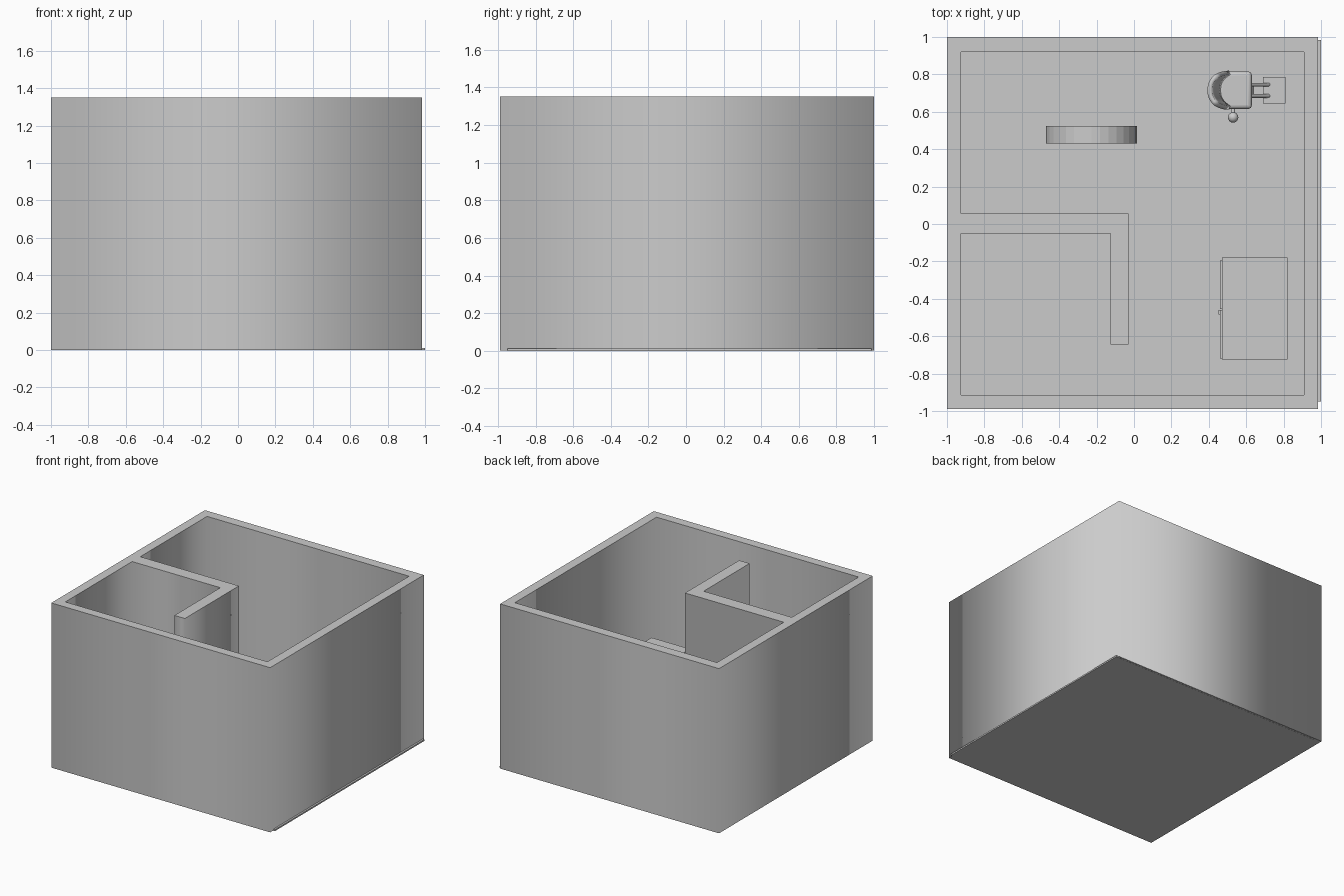
import bpy, bmesh, math
from mathutils import Vector

cube = bpy.data.objects.get("Cube")
if cube:
    bpy.data.objects.remove(cube, do_unlink=True)

GREY = (0.6, 0.6, 0.6, 1)
grey = bpy.data.materials.new("plain_grey")
grey.use_nodes = True
grey.diffuse_color = GREY
for node in grey.node_tree.nodes:
    if node.type == 'BSDF_PRINCIPLED':
        node.inputs["Base Color"].default_value = GREY


def add(name, bm, smooth=False, bevel=0):
    """Turn a bmesh into an object, with optional rounding."""
    bmesh.ops.recalc_face_normals(bm, faces=bm.faces)
    mesh = bpy.data.meshes.new(name)
    bm.to_mesh(mesh)
    bm.free()
    mesh.materials.append(grey)
    ob = bpy.data.objects.new(name, mesh)
    bpy.context.collection.objects.link(ob)
    if bevel:
        mod = ob.modifiers.new("round", 'BEVEL')
        mod.width, mod.segments = bevel, 4
    if smooth or bevel:
        bpy.ops.object.select_all(action='DESELECT')
        ob.select_set(True)
        bpy.context.view_layer.objects.active = ob
        bpy.ops.object.shade_smooth_by_angle(angle=math.radians(40))
    return ob


def box(name, x, y, z, bevel=0):
    """Box from its (low, high) limits on each axis."""
    bm = bmesh.new()
    bmesh.ops.create_cube(bm, size=1)
    for v in bm.verts:
        v.co = Vector([lim[0] + (c + 0.5) * (lim[1] - lim[0])
                       for c, lim in zip(v.co, (x, y, z))])
    return add(name, bm, bevel=bevel)


def rod(name, a, b, r, sides=16, r2=None, smooth=True):
    """Cylinder or cone between two points."""
    a, b = Vector(a), Vector(b)
    bm = bmesh.new()
    bmesh.ops.create_cone(bm, cap_ends=True, segments=sides, radius1=r,
                          radius2=r if r2 is None else r2, depth=(b - a).length)
    turn = (b - a).to_track_quat('Z', 'Y')
    for v in bm.verts:
        v.co = turn @ v.co + (a + b) / 2
    return add(name, bm, smooth)


# Floor slab
FLOOR = 0.012
box("floor", (-0.95, 1.0), (-0.95, 0.985), (0, FLOOR))

# Outer walls and partition: one plan outline with a room-shaped hole, raised
WALL_TOP = 1.35
outer = [(-1, -0.99), (0.985, -0.99), (0.985, 1), (-1, 1)]
room = [(-0.925, -0.915), (0.908, -0.915), (0.908, 0.92), (-0.925, 0.92),
        (-0.925, 0.055), (-0.03, 0.055), (-0.03, -0.645), (-0.125, -0.645),
        (-0.125, -0.05), (-0.925, -0.05)]
curve = bpy.data.curves.new("wall_plan", 'CURVE')
curve.dimensions = '2D'
curve.fill_mode = 'BOTH'
curve.extrude = WALL_TOP / 2
for loop in (outer, room):
    spline = curve.splines.new('POLY')
    spline.points.add(len(loop) - 1)
    for p, (x, y) in zip(spline.points, loop):
        p.co = (x, y, 0, 1)
    spline.use_cyclic_u = True
plan = bpy.data.objects.new("wall_plan", curve)
bpy.context.collection.objects.link(plan)
bpy.context.view_layer.update()
raised = bpy.data.meshes.new_from_object(
    plan.evaluated_get(bpy.context.evaluated_depsgraph_get()))
bm = bmesh.new()
bm.from_mesh(raised)
bpy.data.objects.remove(plan, do_unlink=True)
bpy.data.meshes.remove(raised)
bpy.data.curves.remove(curve)
bmesh.ops.remove_doubles(bm, verts=bm.verts, dist=0.0005)
bmesh.ops.translate(bm, verts=bm.verts, vec=(0, 0, WALL_TOP / 2 + 0.001))
add("walls", bm)

# Cabinet with doors and a handle on the side facing the room
CAB_TOP = 0.46
box("cabinet", (0.47, 0.82), (-0.725, -0.18), (FLOOR, CAB_TOP))
for i, y in enumerate(((-0.72, -0.46), (-0.455, -0.195))):
    box(f"cabinet_door_{i + 1}", (0.46, 0.47), y, (0.04, CAB_TOP - 0.03))
box("cabinet_handle", (0.452, 0.46), (-0.485, -0.46), (0.2, 0.3))

# Upright round drum
rod("drum", (-0.228, 0.43, 0.255), (-0.228, 0.525, 0.255), 0.243, 32, smooth=False)

# Chair: base, column and padded seat
CX, CY = 0.54, 0.715
rod("chair_base", (CX, CY, FLOOR), (CX, CY, 0.04), 0.1, 32, 0.085)
rod("chair_column", (CX, CY, 0.04), (CX, CY, 0.2), 0.03)
box("chair_seat", (0.455, 0.63), (CY - 0.1, CY + 0.1), (0.2, 0.26), 0.02)

# Curved backrest: a bent panel leaning back
bm = bmesh.new()
rows = []
for level in range(5):
    t = level / 4
    row = []
    for step in range(13):
        s = step / 6 - 1
        x = 0.455 - 0.05 * t + 0.06 * abs(s) ** 2.5 * (1 - 0.4 * t)
        row.append(bm.verts.new((x, CY + s * (0.095 - 0.02 * t * t), 0.23 + 0.3 * t)))
    rows.append(row)
for low, high in zip(rows, rows[1:]):
    for i in range(12):
        bm.faces.new((low[i], low[i + 1], high[i + 1], high[i]))
back = add("chair_back", bm, smooth=True)
solid = back.modifiers.new("thickness", 'SOLIDIFY')
solid.thickness, solid.offset = 0.025, 0

# Footrest on two struts
for side in (-1, 1):
    rod("footrest_strut_" + ("left" if side > 0 else "right"),
        (0.6, CY + side * 0.03, 0.2), (0.72, CY + side * 0.03, 0.08), 0.01)
box("footrest", (0.69, 0.81), (CY - 0.072, CY + 0.072), (0.06, 0.085))

# Side lever with a ball knob
rod("lever", (0.53, CY, 0.18), (0.53, 0.57, 0.2), 0.01)
bm = bmesh.new()
bmesh.ops.create_uvsphere(bm, u_segments=16, v_segments=10, radius=0.028)
bmesh.ops.translate(bm, verts=bm.verts, vec=(0.53, 0.57, 0.2))
add("lever_knob", bm, smooth=True)
